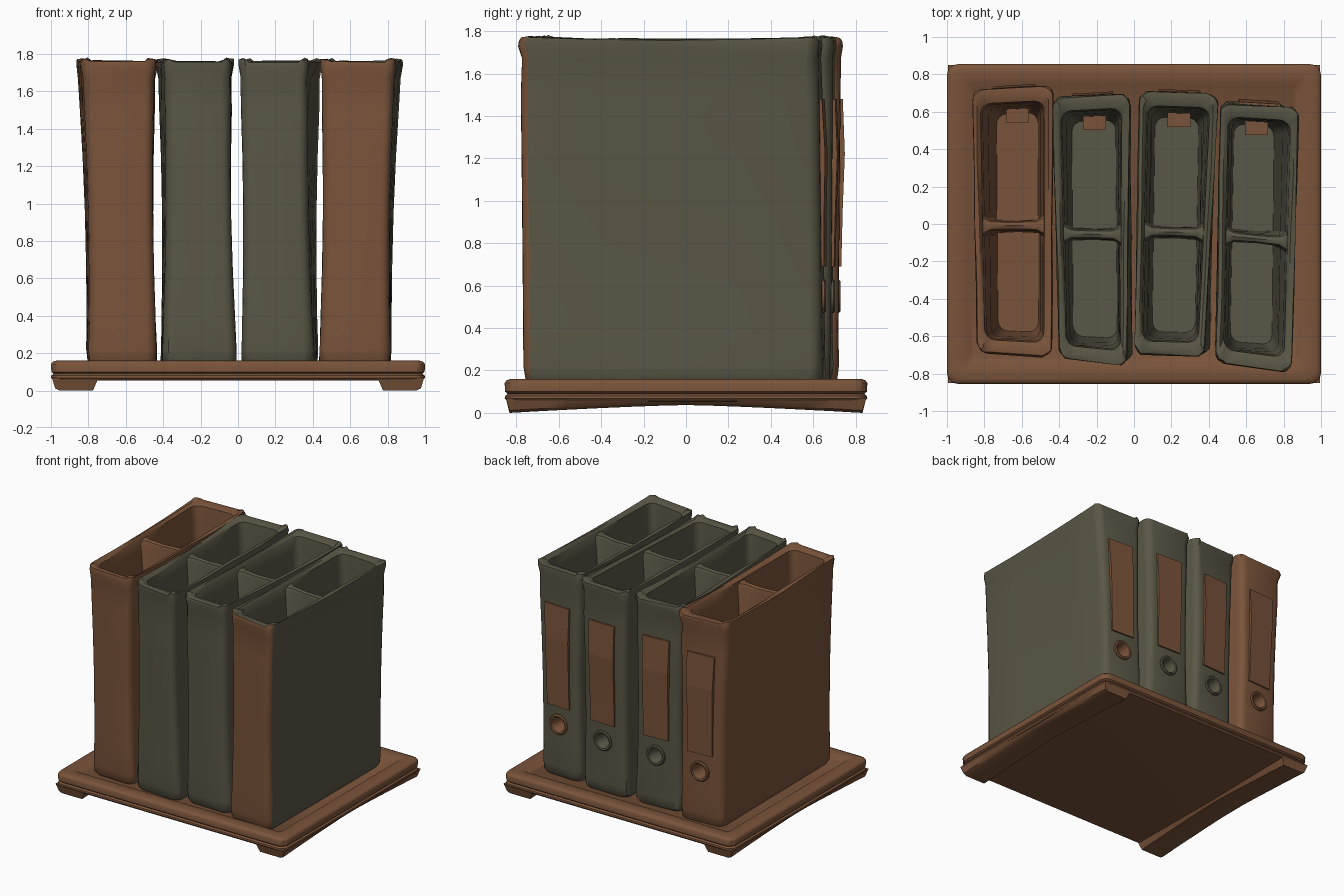
import bpy, bmesh, math, random
from mathutils import Vector, Matrix

if "Cube" in bpy.data.objects:
    bpy.data.objects.remove(bpy.data.objects["Cube"])

random.seed(4)


def material(name, col):
    m = bpy.data.materials.new(name)
    m.diffuse_color = (*col, 1)
    m.use_nodes = True
    m.node_tree.nodes["Principled BSDF"].inputs["Base Color"].default_value = m.diffuse_color
    return m


BROWN = material("brown_card", (0.195, 0.088, 0.043))
GREEN = material("olive_card", (0.102, 0.095, 0.061))


def finish(name, bm, mats, angle=40):
    bmesh.ops.recalc_face_normals(bm, faces=bm.faces)
    me = bpy.data.meshes.new(name)
    bm.to_mesh(me)
    bm.free()
    ob = bpy.data.objects.new(name, me)
    bpy.context.collection.objects.link(ob)
    for m in mats:
        me.materials.append(m)
    bpy.ops.object.select_all(action='DESELECT')
    ob.select_set(True)
    bpy.context.view_layer.objects.active = ob
    bpy.ops.object.shade_smooth_by_angle(angle=math.radians(angle))
    return ob


def rounded(x0, x1, y0, y1, rx, ry, n=4):
    """Points of a rounded rectangle, with extra points on the long sides."""
    pts = []
    for k, (cx, cy) in enumerate(((x1 - rx, y1 - ry), (x0 + rx, y1 - ry),
                                  (x0 + rx, y0 + ry), (x1 - rx, y0 + ry))):
        for i in range(n + 1):
            a = math.pi / 2 * (k + i / n)
            pts.append((cx + rx * math.cos(a), cy + ry * math.sin(a)))
        if k % 2:
            s = -1 if k == 1 else 1
            x = x0 if k == 1 else x1
            for f in (0.25, 0.5, 0.75):
                pts.append((x, (y0 + y1) / 2 + s * (f - 0.5) * (y1 - y0 - 2 * ry)))
    return pts


def loft(bm, rings, caps=True):
    vs = [[bm.verts.new(p) for p in r] for r in rings]
    n = len(vs[0])
    for a, b in zip(vs, vs[1:]):
        for i in range(n):
            bm.faces.new((a[i], a[(i + 1) % n], b[(i + 1) % n], b[i]))
    if caps:
        bm.faces.new(vs[0])
        bm.faces.new(vs[-1])
    return vs


# Tray: grooved edge, raised rim and shallow sunken top
bm = bmesh.new()
rings = []
for d, z in ((0.05, 0.053), (0.012, 0.055), (0, 0.068), (0.002, 0.08), (0.014, 0.09),
             (0.002, 0.1), (0, 0.14), (0.008, 0.153), (0.028, 0.16), (0.1, 0.16), (0.13, 0.137)):
    r = 0.06 if d < 0.1 else 0.03
    rings.append([(x, y, z) for x, y in
                  rounded(-1 + d, 1 - d, -0.855 + d, 0.855 - d, r, r)])
loft(bm, rings)
finish("tray", bm, [BROWN])

# Arched runners under both sides of the tray
for s, side in ((-1, "left"), (1, "right")):
    bm = bmesh.new()
    rings = []
    for i in range(13):
        t = i / 6 - 1
        z = 0.037 * (1 - abs(t) ** 1.3)
        y = 0.832 * t
        yt = 0.85 * t
        rings.append([(s * 0.745, yt, 0.07), (s * 0.775, y, z),
                      (s * 0.955, y, z), (s * 0.978, y, z + 0.012), (s * 0.995, yt, 0.07)])
    loft(bm, rings)
    finish("runner_" + side, bm, [BROWN])


class Binder:
    """Box frame spanned by bottom and top corners (back left, back right, front right, front left)."""

    def __init__(self, bottom, top):
        self.bottom, self.top = bottom, top

    def at(self, u, v, z):
        t = (z - 0.13) / 1.64
        u = 0.5 + (u - 0.5) * (1 - 0.09 * math.sin(math.pi * max(0, min(1, t))))
        c = [Vector(a).lerp(Vector(b), t) for a, b in zip(self.bottom, self.top)]
        p = c[3].lerp(c[2], u).lerp(c[0].lerp(c[1], u), v)
        return Vector((p.x, p.y, z))


def build_binder(tag, frame, body, cover, ring_mat, div_v):
    # Open box: outer shell, uneven rim, tapering inner walls
    bm = bmesh.new()
    rows = []
    for du, dv, z in ((0.06, 0.015, 0.132), (0.01, 0.003, 0.16), (0, 0, 0.22), (0, 0, 0.4),
                      (0, 0, 0.65), (0, 0, 0.95), (0, 0, 1.25), (0, 0, 1.5), (0.01, 0.004, 1.67),
                      (-0.012, -0.004, 1.735), (0.0, 0.0, 1.762), (0.05, 0.02, 1.768),
                      (0.095, 0.05, 1.745), (0.11, 0.055, 1.65), (0.13, 0.062, 1.2),
                      (0.15, 0.07, 0.6), (0.2, 0.085, 0.3)):
        ru, rv = (0.14, 0.04)
        row = []
        for u, v in rounded(du, 1 - du, dv, 1 - dv, ru, rv):
            crumple = 1 if (z > 1.66 or z < 0.3) and du < 0.06 else 0
            p = frame.at(u, v, z)
            corner = abs(u - 0.5) * 2 > 0.8 and abs(v - 0.5) * 2 > 0.9
            if crumple:
                p += Vector((random.uniform(-.004, .004), random.uniform(-.006, .006), 0))
            if 1.7 < z and du < 0.06:
                p.z += (0.008 if corner else -0.006) + random.uniform(-.005, .005)
            row.append(p)
        rows.append(row)
    loft(bm, rows)
    front = max(frame.bottom[2][1], frame.bottom[3][1])
    bm.normal_update()
    for f in bm.faces:
        c = f.calc_center_median()
        if c.y < front + 0.035 and abs(f.normal.y) > 0.4 and c.z < 1.765:
            f.material_index = 1
    box = finish("binder_" + tag, bm, [body, cover])

    # Finger hole through the spine
    hole = frame.at(0.52, 1, 0.55)
    bpy.ops.mesh.primitive_cylinder_add(vertices=24, radius=0.056, depth=0.36, location=hole,
                                        rotation=(math.pi / 2, 0, 0))
    cutter = bpy.context.object
    bpy.context.view_layer.objects.active = box
    mod = box.modifiers.new("finger_hole", 'BOOLEAN')
    mod.object, mod.operation, mod.solver = cutter, 'DIFFERENCE', 'EXACT'
    bpy.ops.object.modifier_apply(modifier=mod.name)
    bpy.data.objects.remove(cutter)

    # Finger ring with a deep cup
    bm = bmesh.new()
    rows = [[hole + Vector((r * math.cos(a), d, r * math.sin(a)))
             for a in (2 * math.pi * i / 24 for i in range(24))]
            for r, d in ((0.08, -0.02), (0.078, 0.008), (0.07, 0.015), (0.058, 0.012),
                         (0.052, 0.0), (0.05, -0.12))]
    vs = loft(bm, rows, False)
    bm.faces.new(vs[-1])
    finish("finger_ring_" + tag, bm, [ring_mat])

    # Housing of the cup inside the box, open towards the spine
    bm = bmesh.new()
    rows = [[hole + Vector((x * 0.062, d, z * 0.065))
             for x, z in ((-1, -1), (1, -1), (1, 1), (-1, 1))] for d in (-0.05, -0.17)]
    vs = loft(bm, rows, False)
    bm.faces.new(vs[-1])
    finish("ring_housing_" + tag, bm, [BROWN])

    # Spine label, creased at a third of its height
    bm = bmesh.new()
    rows = []
    for z, d in ((0.69, 0.012), (0.95, 0.016), (1.22, 0.024), (1.48, 0.012)):
        a, b = frame.at(0.23, 1, z), frame.at(0.80, 1, z)
        o, i = Vector((0, d, 0)), Vector((0, -0.012, 0))
        rows.append([a + i, a + o, b + o, b + i])
    loft(bm, rows)
    finish("label_" + tag, bm, [BROWN], 3)

    # Divider with rounded top, flared where it meets the walls
    bm = bmesh.new()
    rows = []
    for u, w in ((0.06, 0.05), (0.12, 0.036), (0.2, 0.02), (0.5, 0.017), (0.8, 0.02),
                 (0.88, 0.036), (0.94, 0.05)):
        sag = 0.012 * (1 - abs(u - 0.5) * 2)
        rows.append([frame.at(u, div_v + s * w, z - sag) for s, z in
                     ((-1.3, 0.28), (-1, 1.7), (-0.7, 1.73), (0, 1.74), (0.7, 1.73),
                      (1, 1.7), (1.3, 0.28))])
    loft(bm, rows)
    finish("divider_" + tag, bm, [body])


build_binder("far_left", Binder(
    ((-0.81, 0.70), (-0.435, 0.72), (-0.43, -0.70), (-0.80, -0.685)),
    ((-0.865, 0.71), (-0.435, 0.735), (-0.445, -0.71), (-0.835, -0.685))), BROWN, BROWN, BROWN, 0.485)
build_binder("mid_left", Binder(
    ((-0.415, 0.66), (-0.015, 0.68), (0.0, -0.735), (-0.41, -0.71)),
    ((-0.435, 0.67), (-0.025, 0.695), (-0.04, -0.755), (-0.395, -0.715))), GREEN, GREEN, GREEN, 0.48)
build_binder("mid_right", Binder(
    ((0.03, 0.69), (0.43, 0.68), (0.41, -0.70), (0.015, -0.69)),
    ((0.03, 0.705), (0.45, 0.69), (0.375, -0.705), (0.005, -0.695))), GREEN, GREEN, GREEN, 0.47)
build_binder("far_right", Binder(
    ((0.46, 0.66), (0.82, 0.64), (0.815, -0.77), (0.43, -0.74)),
    ((0.465, 0.645), (0.88, 0.62), (0.84, -0.79), (0.44, -0.735))), GREEN, BROWN, BROWN, 0.49)
